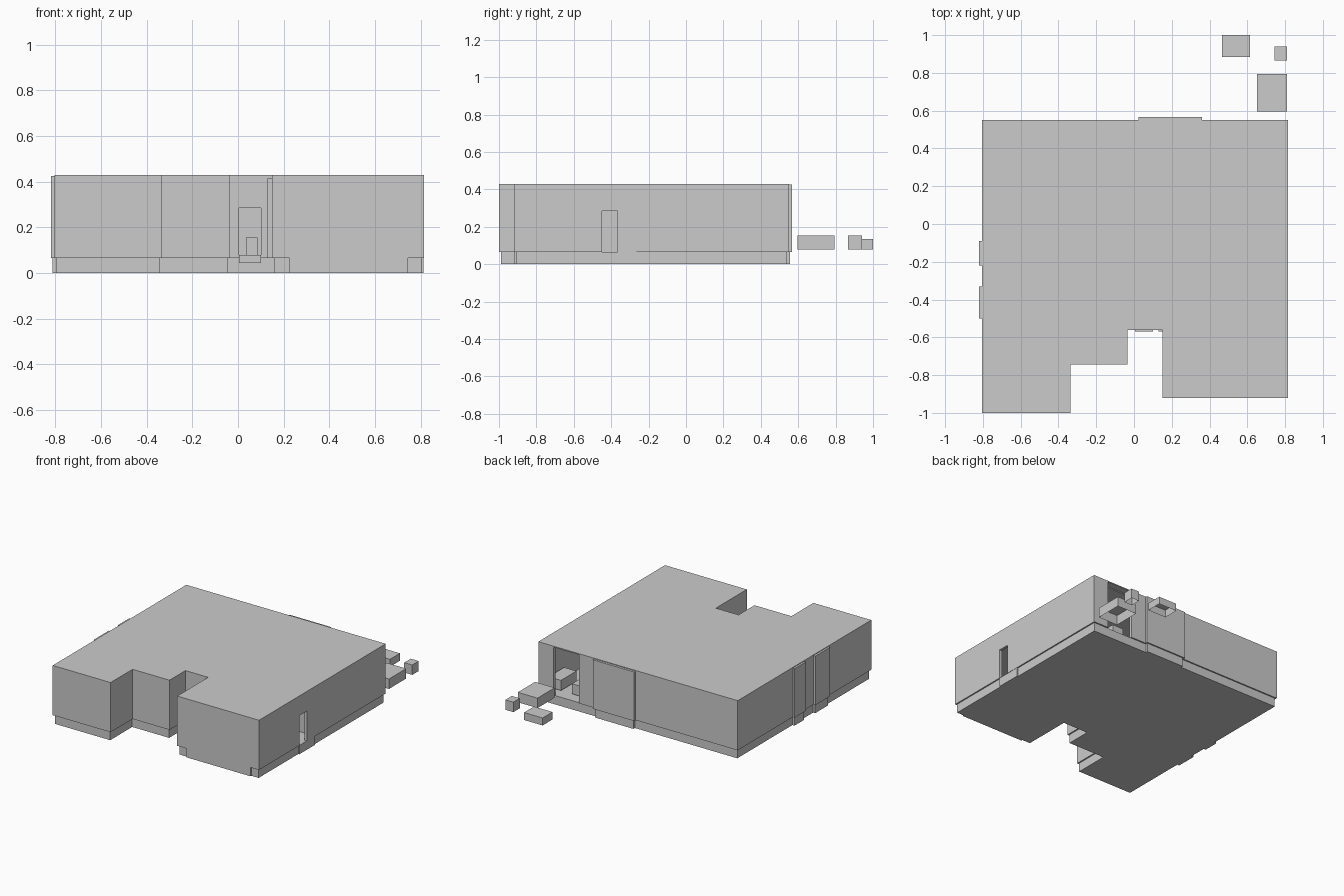
import bpy, bmesh

if "Cube" in bpy.data.objects:
    bpy.data.objects.remove(bpy.data.objects["Cube"])

Z0, Z1 = 0.065, 0.43          # top of foundation, top of roof
PLAN = [(-0.805, -1.0), (-0.335, -1.0), (-0.335, -0.745), (-0.035, -0.745),
        (-0.035, -0.56), (0.15, -0.56), (0.15, -0.92), (0.815, -0.92),
        (0.815, 0.55), (-0.805, 0.55)]


def inset(poly, d):
    """Offset a counter-clockwise right-angled outline inwards."""
    out = []
    for i, p in enumerate(poly):
        x, y = p
        for a, b in ((poly[i - 1], p), (p, poly[(i + 1) % len(poly)])):
            dx, dy = b[0] - a[0], b[1] - a[1]
            length = abs(dx) + abs(dy)
            x -= d * dy / length
            y += d * dx / length
        out.append((x, y))
    return out


def prism(name, poly, z0, z1, bottom=True):
    bm = bmesh.new()
    base = bm.faces.new([bm.verts.new((x, y, z0)) for x, y in poly])
    ext = bmesh.ops.extrude_face_region(bm, geom=[base], use_keep_orig=True)
    for v in ext["geom"]:
        if isinstance(v, bmesh.types.BMVert):
            v.co.z = z1
    bmesh.ops.recalc_face_normals(bm, faces=bm.faces)
    if not bottom:
        low = [f for f in bm.faces if all(abs(v.co.z - z0) < 1e-5 for v in f.verts)]
        bmesh.ops.delete(bm, geom=low, context='FACES_ONLY')
    me = bpy.data.meshes.new(name)
    bm.to_mesh(me)
    bm.free()
    ob = bpy.data.objects.new(name, me)
    bpy.context.collection.objects.link(ob)
    return ob


def box(name, x0, x1, y0, y1, z0, z1, bottom=True):
    return prism(name, [(x0, y0), (x1, y0), (x1, y1), (x0, y1)], z0, z1, bottom)


def cut(target, cutter):
    mod = target.modifiers.new("cut", 'BOOLEAN')
    mod.operation, mod.solver, mod.object = 'DIFFERENCE', 'EXACT', cutter
    bpy.context.view_layer.objects.active = target
    bpy.ops.object.modifier_apply(modifier=mod.name)
    bpy.data.objects.remove(cutter)


# Foundation, set back under the walls
prism("foundation", inset(PLAN, 0.01), 0, Z0)

# Walls and flat roof as a hollow shell with openings
walls = prism("walls_and_roof", PLAN, Z0, Z1)
cut(walls, prism("cavity", inset(PLAN, 0.02), 0.03, 0.415))
cut(walls, box("front_door_hole", 0.005, 0.1, -0.6, -0.5, 0.03, 0.285))
cut(walls, box("side_door_hole", 0.75, 0.9, -0.45, -0.365, 0.03, 0.285))
cut(walls, box("patio_hole", 0.485, 0.69, 0.5, 0.6, 0.03, 0.422))

# Thresholds and garage front reaching the ground
box("front_threshold", 0.005, 0.1, -0.57, -0.545, Z0 - 0.02, 0.08)
box("side_step", 0.79, 0.813, -0.45, -0.265, 0, Z0)
box("garage_door", 0.225, 0.745, -0.92, -0.9, 0, Z0 + 0.01)

# Shallow bays: two on the left side, one at the back
for i, (y0, y1) in enumerate(((-0.5, -0.33), (-0.22, -0.09))):
    box(f"left_bay_{i + 1}", -0.82, -0.795, y0, y1, Z0, 0.425)
    box(f"left_bay_base_{i + 1}", -0.812, -0.79, y0 + 0.01, y1 - 0.01, 0, Z0)
box("back_bay", 0.025, 0.36, 0.54, 0.567, Z0, 0.425)
box("back_bay_base", 0.037, 0.348, 0.53, 0.557, 0, Z0)

# Garage partitions inside
box("partition_side", 0.13, 0.15, -0.57, -0.26, Z0, 0.415)
box("partition_back", 0.13, 0.8, -0.27, -0.25, Z0, 0.415)

# Indoor low furniture seen through the openings
box("hall_block", 0.035, 0.085, -0.1, 0.0, 0.08, 0.155, False)
box("indoor_block_1", 0.68, 0.78, 0.3, 0.48, 0.08, 0.155, False)
box("indoor_block_2", 0.5, 0.59, 0.36, 0.48, 0.08, 0.155, False)

# Outdoor blocks behind the house, open underneath
box("outdoor_block_large", 0.65, 0.81, 0.595, 0.795, 0.08, 0.153, False)
box("outdoor_block_low", 0.465, 0.615, 0.885, 1.0, 0.08, 0.135, False)
box("outdoor_block_small", 0.745, 0.81, 0.865, 0.94, 0.08, 0.153, False)
